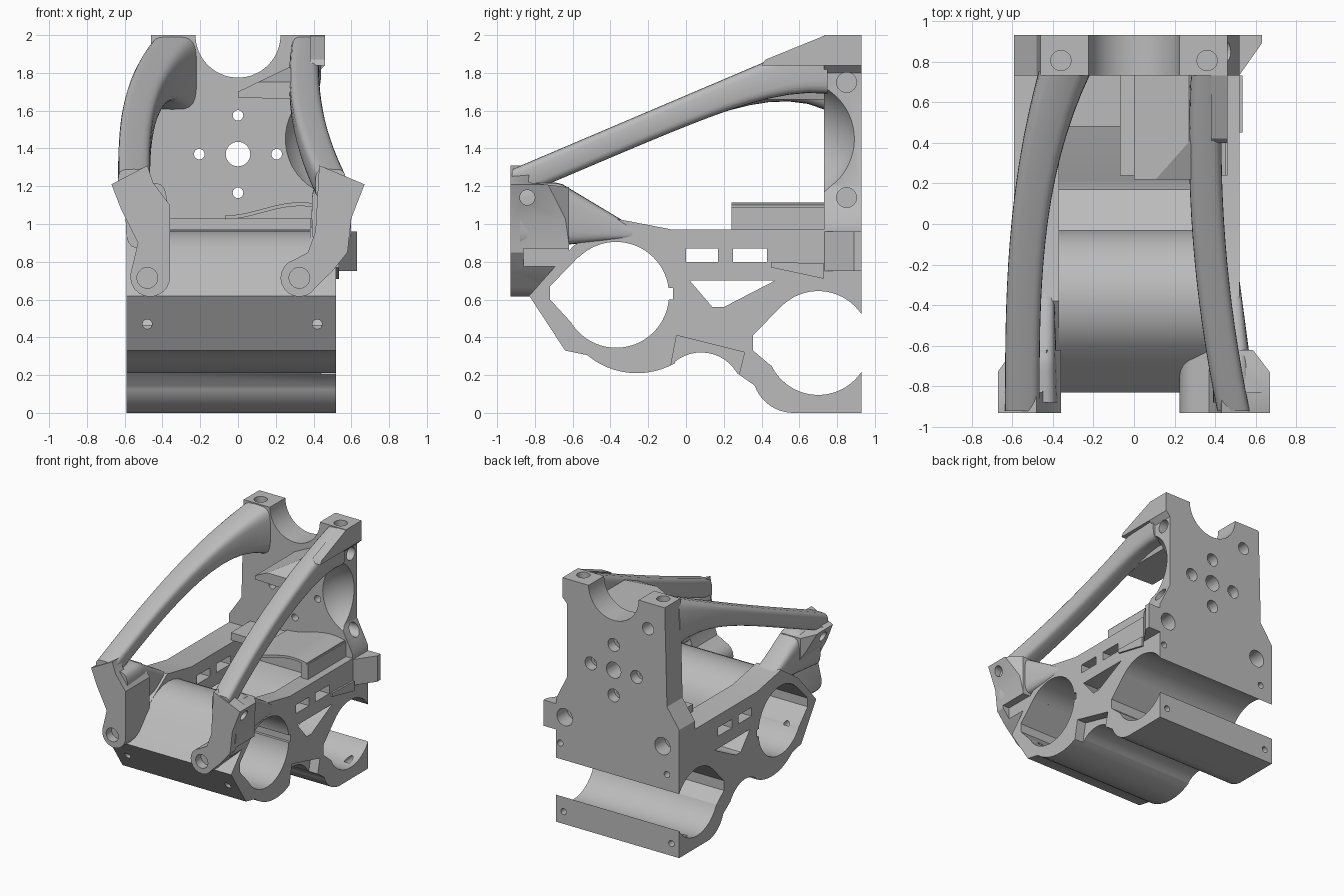
import bpy, bmesh
from math import sin, cos, pi, radians, copysign

default_cube = bpy.data.objects.get("Cube")
if default_cube:
    bpy.data.objects.remove(default_cube)

grey = bpy.data.materials.new("plain grey")
grey.use_nodes = True
grey.diffuse_color = (.5, .5, .5, 1)
grey.node_tree.nodes["Principled BSDF"].inputs["Base Color"].default_value = grey.diffuse_color


def finish(name, bm):
    bmesh.ops.recalc_face_normals(bm, faces=bm.faces)
    mesh = bpy.data.meshes.new(name)
    bm.to_mesh(mesh)
    bm.free()
    mesh.materials.append(grey)
    ob = bpy.data.objects.new(name, mesh)
    bpy.context.collection.objects.link(ob)
    return ob


def bridge(name, rings):
    """Skin a row of point rings and cap both ends."""
    bm = bmesh.new()
    rows = [[bm.verts.new(point) for point in ring] for ring in rings]
    for row, following in zip(rows, rows[1:]):
        for i in range(len(row)):
            bm.faces.new((row[i - 1], row[i], following[i], following[i - 1]))
    bm.faces.new(rows[0])
    bm.faces.new(rows[-1])
    return finish(name, bm)


def prism(name, axis, outline, low, high):
    """Extrude a flat outline along the named axis."""
    place = {"x": lambda a, b, t: (t, a, b),
             "y": lambda a, b, t: (a, t, b),
             "z": lambda a, b, t: (a, b, t)}[axis]
    return bridge(name, [[place(a, b, t) for a, b in outline] for t in (low, high)])


def arc(a, b, radius, start, end, steps=12):
    angles = [radians(start + (end - start) * i / steps) for i in range(steps + 1)]
    return [(a + radius * cos(t), b + radius * sin(t)) for t in angles]


def disc(a, b, radius, steps=32):
    return arc(a, b, radius, 0, 360, steps)[:-1]


def rect(left, bottom, right, top):
    return [(left, bottom), (right, bottom), (right, top), (left, top)]


def loft(name, section, steps=16, corners=24):
    """Sweep a rounded box; section(t) gives y, centre x, width, top and height."""
    rings = []
    for step in range(steps + 1):
        y, x, width, top, height = section(step / steps)
        ring = []
        for i in range(corners):
            c, s = cos(2 * pi * i / corners), sin(2 * pi * i / corners)
            across = copysign(abs(c) ** .5, c) * width / 2
            upward = copysign(abs(s) ** .5, s) * height / 2
            ring.append((x + across, y, top - height / 2 + upward))
        rings.append(ring)
    return bridge(name, rings)


def subtract(ob, cutter):
    modifier = ob.modifiers.new("cut", "BOOLEAN")
    modifier.operation = "DIFFERENCE"
    modifier.solver = "EXACT"
    modifier.object = cutter
    bpy.context.view_layer.objects.active = ob
    bpy.ops.object.modifier_apply(modifier=modifier.name)
    bpy.data.objects.remove(cutter)


def cut(ob, axis, outline, low=-1, high=1):
    subtract(ob, prism("cutter", axis, outline, low, high))


def drill(ob, axis, radius, centres, low=-1, high=1):
    for a, b in centres:
        cut(ob, axis, disc(a, b, radius, 24), low, high)


# Main body: side profile with a hollow between its two walls
body = prism("main_body", "x",
             [(-.64, .33)] + arc(-.26, .62, .41, -130, -60)
             + arc(.08, .1, .22, 130, 30) + arc(.57, .22, .22, 200, 270)
             + [(.93, 0), (.93, .97), (-.07, .97), (-.38, 1.03), (-.6, .88), (-.83, .62)],
             -.59, .52)
cut(body, "x", [(-.86, .64), (-.83, .63)] + arc(-.37, .625, .34, 132, 5)
    + [(.17, .54), (.22, .55), (.47, .7), (.75, .72), (.75, 1.2), (-.86, 1.2)], -.37, .38)

# Front cylinder bore with keyed corners, and the open rear trough
cut(body, "x", disc(-.37, .625, .28, 64))
cut(body, "x", [(-.72, .6), (-.72, .67), (-.57, .825), (-.4, .7), (-.6, .47)])
cut(body, "x", rect(-.2, .6, -.07, .66))
cut(body, "x", disc(.7, .37, .275, 64))
cut(body, "x", [(.355, .33), (.355, .41), (.5, .56), (.6, .37), (.45, .25)])

# Wall windows, arch recess and screw holes
for start, end in ((0, .17), (.25, .43)):
    cut(body, "x", rect(start, .8, end, .87))
cut(body, "x", [(.02, .7), (.14, .56), (.2, .56), (.47, .7)])
cut(body, "x", [(-.05, .41), (.31, .32), (.28, .2), (-.09, .2)], .44, .6)
drill(body, "y", .025, [(-.48, .47), (.42, .47)], -.9, -.6)
drill(body, "y", .025, [(-.52, .1), (.45, .1)], .75, 1)

# Rear plate with its half-round top and bolt pattern
PLATE_FRONT, PLATE_BACK = .73, .93
plate = prism("rear_plate", "y",
              [(-.46, 2), (.46, 2), (.46, 1.84), (.42, 1.8), (.42, 1.2), (.52, 1),
               (.52, .97), (-.59, .97), (-.59, 1.04), (-.48, 1.2)],
              PLATE_FRONT, PLATE_BACK)
cut(plate, "y", disc(0, 2, .225, 64))
drill(plate, "y", .065, [(0, 1.37)])
cross = [(.205 * cos(i * pi / 2), 1.37 + .205 * sin(i * pi / 2)) for i in range(4)]
drill(plate, "y", .028, cross)
drill(plate, "y", .052, cross, .85)
drill(plate, "y", .05, [(-.31, 1.79)], .82)
drill(plate, "x", .053, [(.85, 1.75), (.85, 1.14)], .3)
for side in (-1, 1):
    drill(plate, "z", .05, [(side * .36, .805)], 1.86, 2.1)
    drill(body, "y", .07, [(side * .44, .87)], .8)
    drill(body, "y", .025, [(side * .48, .65)], .82)

# Round side scoop in the plate
bm = bmesh.new()
bmesh.ops.create_uvsphere(bm, u_segments=48, v_segments=32, radius=.34)
bmesh.ops.translate(bm, vec=(.555, .58, 1.45), verts=bm.verts)
subtract(plate, finish("cutter", bm))

# Lug, shelf and thin guides around the plate
prism("side_lug", "z", [(.51, .72), (.63, .89), (.63, PLATE_BACK), (.51, PLATE_BACK)], .75, .96)
prism("cross_shelf", "y", rect(-.4, .97, .4, 1.03), .48, .74)
prism("wall_rib", "x", [(.45, .77), (.73, .71), (.73, .79), (.45, .8)], .45, .535)
wave = [(-.07 + .04 * i, 1.08 - .035 * cos(i * pi / 10)) for i in range(14)]
prism("lower_guide", "y", wave + [(x, z - .02) for x, z in reversed(wave)], .24, .74)
prism("lower_guide_side", "y", rect(.4, .96, .46, 1.09), .24, .74)
upper_guide = prism("upper_guide", "y",
                    [(0, 1.67), (.3, 1.66), (.34, 1.8), (.27, 1.83), (0, 1.7)], .22, .74)
cut(upper_guide, "x", [(.1, 1.7), (.8, 2), (.1, 2)])
prism("bar_end_block", "x", [(.4, 1.84), (.74, 1.84), (.74, 2), (.42, 1.87)], .38, .46)


# Upper bars rising from the front legs and flaring into the plate
def bar_rise(t):
    return -.92 + 1.67 * t, 1.29 + .71 * t


def right_bar(t):
    y, top = bar_rise(t)
    return y, -.55 + .21 * t ** 3, .17 + .09 * t ** 4, top, .15 + .25 * t ** 6


def left_bar(t):
    y, top = bar_rise(t)
    return y, .49 - .35 * t + .22 * t * t, .16, top, .16 + .15 * t ** 6


loft("right_bar", right_bar)
loft("left_bar", left_bar)


# Shoulders tapering from the legs back into the walls
def shoulder(t):
    top = 1.22 - .36 * max(0, t - .35)
    return -.88 + .6 * t, top, top - .87 - .05 * t


def right_shoulder(t):
    y, top, height = shoulder(t)
    return y, -.485, .22 - .04 * t, top, height


def left_shoulder(t):
    y, top, height = shoulder(t)
    return y, .495 - .04 * t, .21 - .08 * t, top, height


loft("right_shoulder", right_shoulder)
loft("left_shoulder", left_shoulder)

# Front legs with round drilled feet, trimmed to clear the bore, walls and bars
leg_outlines = {
    "right_front_leg": [(-.67, 1.21), (-.48, 1.31), (-.45, 1.22), (-.36, 1.1)]
    + arc(-.465, .72, .105, 0, -190) + [(-.53, .9), (-.62, 1.08)],
    "left_front_leg": [(.67, 1.21), (.43, 1.31), (.41, .96), (.37, .85)]
    + arc(.325, .715, .1, 105, 330) + [(.5, .75), (.58, .85), (.6, 1.03)],
}
for name, outline in leg_outlines.items():
    right = name.startswith("right")
    leg = prism(name, "y", outline, -.93, -.62)
    cut(leg, "x", [(-.72, .5), (-.72, .67), (-.57, .825), (-.5, .5)])
    cut(leg, "x", [(-.83, 1.4), (-.5, 1.4), (-.5, 1.18), (-.83, 1.22)])
    cut(leg, "z", rect(-.8, -.86, -.59, -.5) if right else rect(.52, -.86, .8, -.5), .5, .87)
    # Slant the outer rear corner back towards the wall
    wall, tip = (-.58, -.7) if right else (.57, .7)
    cut(leg, "z", [(tip, -.77), (wall, -.6), (tip, -.5)], .5, 1.4)
    drill(leg, "y", .055, [(-.48 if right else .325, .715)], -1, -.86)
    drill(leg, "x", .04, [(-.84, 1.14)], -1 if right else .5, -.5 if right else 1)

# Smooth curved faces and keep hard edges
for ob in bpy.context.scene.objects:
    ob.select_set(ob.type == "MESH" and grey.name in ob.data.materials)
bpy.ops.object.shade_smooth_by_angle(angle=radians(32))
